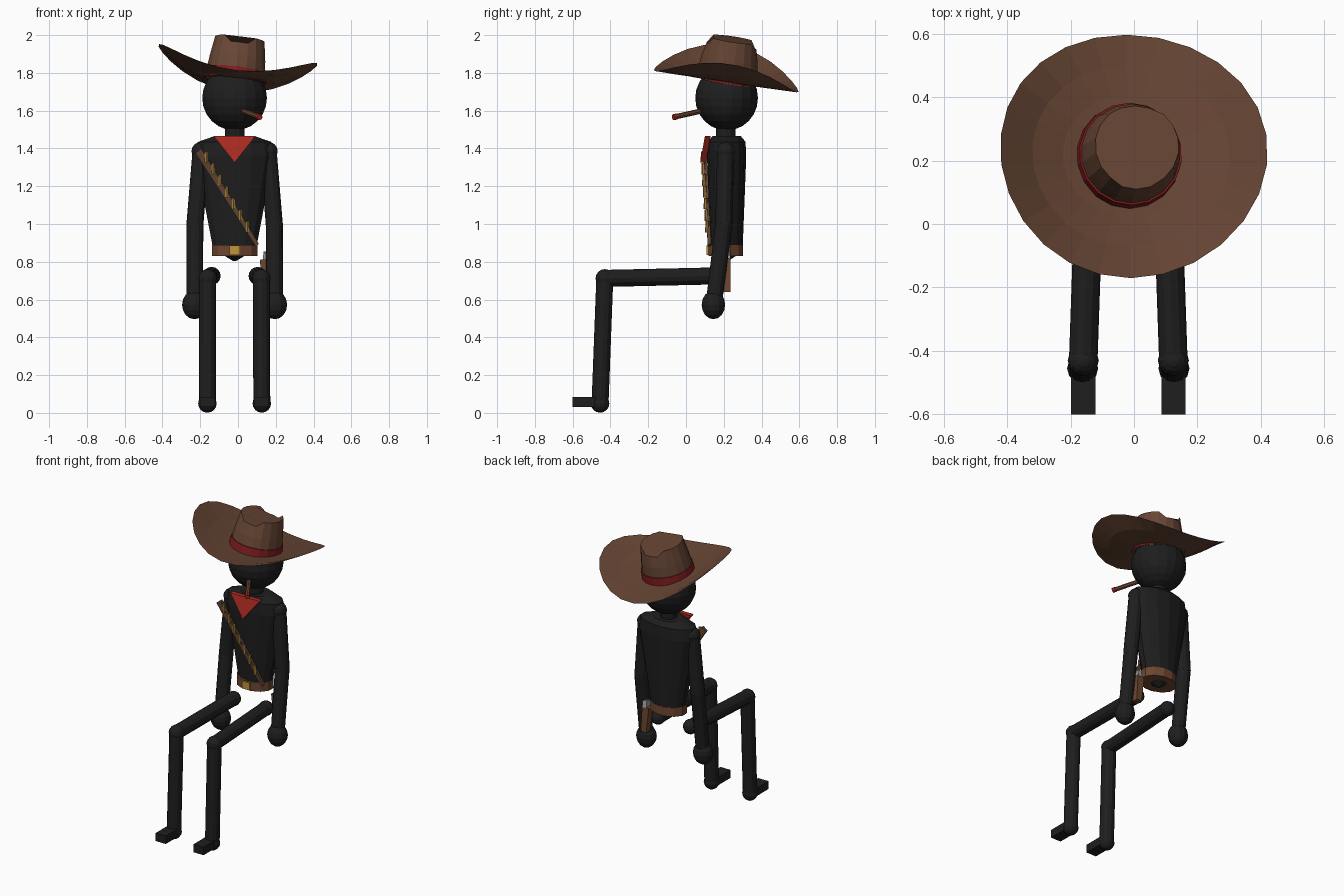
import bpy, bmesh
from math import sin, cos, tau
from mathutils import Vector, Euler

cube = bpy.data.objects.get("Cube")
if cube:
    bpy.data.objects.remove(cube)


def material(name, rgb):
    m = bpy.data.materials.new(name)
    m.use_nodes = True
    m.diffuse_color = (*rgb, 1)
    m.node_tree.nodes["Principled BSDF"].inputs["Base Color"].default_value = (*rgb, 1)
    return m


BLACK = material("black cloth", (0.013, 0.013, 0.0135))
FELT = material("brown felt", (0.135, 0.061, 0.035))
BAND = material("dark red ribbon", (0.22, 0.012, 0.014))
RED = material("red cloth", (0.42, 0.025, 0.016))
LEATHER = material("brown leather", (0.155, 0.061, 0.029))
STRAP = material("strap leather", (0.11, 0.055, 0.03))
BRASS = material("brass", (0.36, 0.19, 0.04))
GOLD = material("gold", (0.53, 0.3, 0.04))
STEEL = material("steel", (0.32, 0.34, 0.37))


def finish(name, bm, mat):
    bmesh.ops.recalc_face_normals(bm, faces=bm.faces)
    me = bpy.data.meshes.new(name)
    bm.to_mesh(me)
    bm.free()
    me.materials.append(mat)
    ob = bpy.data.objects.new(name, me)
    bpy.context.collection.objects.link(ob)
    return ob


def ball(name, loc, radii, mat, u=12, v=8):
    bm = bmesh.new()
    bmesh.ops.create_uvsphere(bm, u_segments=u, v_segments=v, radius=1)
    bmesh.ops.scale(bm, vec=radii, verts=bm.verts)
    bmesh.ops.translate(bm, vec=loc, verts=bm.verts)
    return finish(name, bm, mat)


def rod(name, a, b, r1, r2, mat, n=12):
    a, b = Vector(a), Vector(b)
    bm = bmesh.new()
    bmesh.ops.create_cone(bm, cap_ends=True, segments=n, radius1=r1, radius2=r2, depth=(b - a).length)
    bmesh.ops.rotate(bm, matrix=(b - a).to_track_quat("Z", "Y").to_matrix(), verts=bm.verts)
    bmesh.ops.translate(bm, vec=(a + b) / 2, verts=bm.verts)
    return finish(name, bm, mat)


def box(name, loc, size, mat, rot=(0, 0, 0)):
    bm = bmesh.new()
    bmesh.ops.create_cube(bm, size=1)
    bmesh.ops.scale(bm, vec=size, verts=bm.verts)
    bmesh.ops.rotate(bm, matrix=Euler(rot).to_matrix(), verts=bm.verts)
    bmesh.ops.translate(bm, vec=loc, verts=bm.verts)
    return finish(name, bm, mat)


def prism(name, front, depth, mat):
    """Extrude a flat outline backwards along y."""
    bm = bmesh.new()
    face = bm.faces.new([bm.verts.new(p) for p in front])
    out = bmesh.ops.extrude_face_region(bm, geom=[face], use_keep_orig=True)
    new = [g for g in out["geom"] if isinstance(g, bmesh.types.BMVert)]
    bmesh.ops.translate(bm, vec=(0, depth, 0), verts=new)
    return finish(name, bm, mat)


def loft(name, rings, mat, n=12, centre=(0, 0, 0), cap=True, shape=None):
    """Skin elliptical rings (z, rx, ry); shape may adjust each point."""
    bm, rows = bmesh.new(), []
    for k, (z, rx, ry) in enumerate(rings):
        row = []
        for i in range(n):
            a = tau * (i + 0.5) / n
            p = Vector((rx * cos(a), ry * sin(a), z))
            if shape:
                p = shape(p, a, k)
            row.append(bm.verts.new(p + Vector(centre)))
        rows.append(row)
    for lo, hi in zip(rows, rows[1:]):
        for i in range(n):
            j = (i + 1) % n
            bm.faces.new((lo[i], lo[j], hi[j], hi[i]))
    if cap:
        bm.faces.new(rows[0][::-1])
        bm.faces.new(rows[-1])
    return finish(name, bm, mat)


MID = -0.018  # sideways centre of the figure

# Head, neck and torso
ball("head", (MID, 0.215, 1.667), (0.174, 0.166, 0.172), BLACK, 18, 12)
rod("neck", (MID, 0.21, 1.43), (MID, 0.21, 1.54), 0.052, 0.052, BLACK)
loft("torso", [(0.805, 0.01, 0.01), (0.832, 0.055, 0.05), (0.87, 0.117, 0.085),
               (1.36, 0.212, 0.104), (1.435, 0.198, 0.1), (1.465, 0.11, 0.075)],
     BLACK, 14, (MID, 0.215, 0))

# Belt with buckle
loft("belt", [(0.83, 0.125, 0.095), (0.89, 0.125, 0.095)], LEATHER, 12, (MID, 0.21, 0))
box("buckle", (MID, 0.114, 0.86), (0.056, 0.0095, 0.05), GOLD)

# Neckerchief
prism("neckerchief", [(MID - 0.11, 0.1, 1.465), (MID + 0.11, 0.1, 1.465), (MID, 0.075, 1.325)], 0.03, RED)

# Shoulder strap with cartridges
prism("shoulder_strap", [(-0.225, 0.09, 1.375), (-0.195, 0.09, 1.4), (0.11, 0.115, 0.895), (0.095, 0.115, 0.88)],
      0.018, STRAP)
for i in range(7):
    t = i / 6
    x, y, z = -0.168 + 0.218 * t, 0.088 + 0.024 * t, 1.355 - 0.37 * t
    rod(f"cartridge_{i + 1}", (x, y, z - 0.03), (x, y, z + 0.03), 0.011, 0.009, BRASS, 6)

# Arms and legs
for side, s in (("right", -1), ("left", 1)):
    def at(dx, y, z):
        return (MID + s * dx, y, z)

    shoulder, elbow, wrist = at(0.178, 0.21, 1.385), at(0.21, 0.2, 1.0), at(0.212, 0.15, 0.6)
    ball(side + "_shoulder", shoulder, (0.05, 0.05, 0.05), BLACK)
    rod(side + "_upper_arm", shoulder, elbow, 0.046, 0.046, BLACK)
    ball(side + "_elbow", elbow, (0.046, 0.046, 0.046), BLACK)
    rod(side + "_forearm", elbow, wrist, 0.045, 0.043, BLACK)
    ball(side + "_hand", at(0.213, 0.145, 0.572), (0.065, 0.062, 0.076), BLACK)

    hip, knee, ankle = at(0.122, 0.15, 0.725), at(0.142, -0.43, 0.712), at(0.144, -0.455, 0.05)
    ball(side + "_hip", hip, (0.048, 0.048, 0.048), BLACK)
    rod(side + "_thigh", hip, knee, 0.045, 0.045, BLACK)
    ball(side + "_knee", knee, (0.049, 0.049, 0.049), BLACK)
    rod(side + "_shin", knee, ankle, 0.045, 0.045, BLACK)
    ball(side + "_ankle", ankle, (0.049, 0.049, 0.049), BLACK)
    box(side + "_foot", at(0.142, -0.525, 0.057), (0.076, 0.15, 0.054), BLACK)

# Holster with pistol grip on the left hip
prism("holster", [(0.115, 0.19, 0.81), (0.165, 0.19, 0.82), (0.175, 0.19, 0.64), (0.135, 0.19, 0.64)],
      0.045, LEATHER)
box("pistol_grip", (0.147, 0.212, 0.828), (0.028, 0.045, 0.045), STEEL, (0.2, 0.1, 0))

# Cigar
rod("cigar", (0.03, 0.075, 1.597), (0.106, -0.05, 1.569), 0.014, 0.014, LEATHER, 8)
rod("cigar_ember", (0.106, -0.05, 1.569), (0.116, -0.067, 1.565), 0.016, 0.016, RED, 8)

# Hat: curled brim, ribbon and dented crown, all tilted together
HAT_SPOT, HAT_TILT = Vector((-0.017, 0.213, 1.757)), Euler((-0.15, 0.12, 0))


def curl(p, a, k):
    t = (abs(p.x / 0.425) ** 2 + abs(p.y / 0.388) ** 2) ** 0.5
    p.z += t ** 2.5 * 0.143 * cos(a) ** 2
    return p


def dent(p, a, k):
    if k == 2 and abs(sin(a)) > 0.9:
        p.z -= 0.035
    return p


brim = loft("hat_brim", [(0, 0.425 * f, 0.388 * f) for f in (0.3, 0.5, 0.74, 1)],
            FELT, 26, cap=False, shape=curl)
ribbon = loft("hat_ribbon", [(0.004, 0.167, 0.167), (0.055, 0.163, 0.163)], BAND, 18)
crown = loft("hat_crown", [(0.002, 0.163, 0.163), (0.12, 0.15, 0.15), (0.225, 0.133, 0.133)],
             FELT, 18, shape=dent)
for part in (brim, ribbon, crown):
    part.location, part.rotation_euler = HAT_SPOT, HAT_TILT
